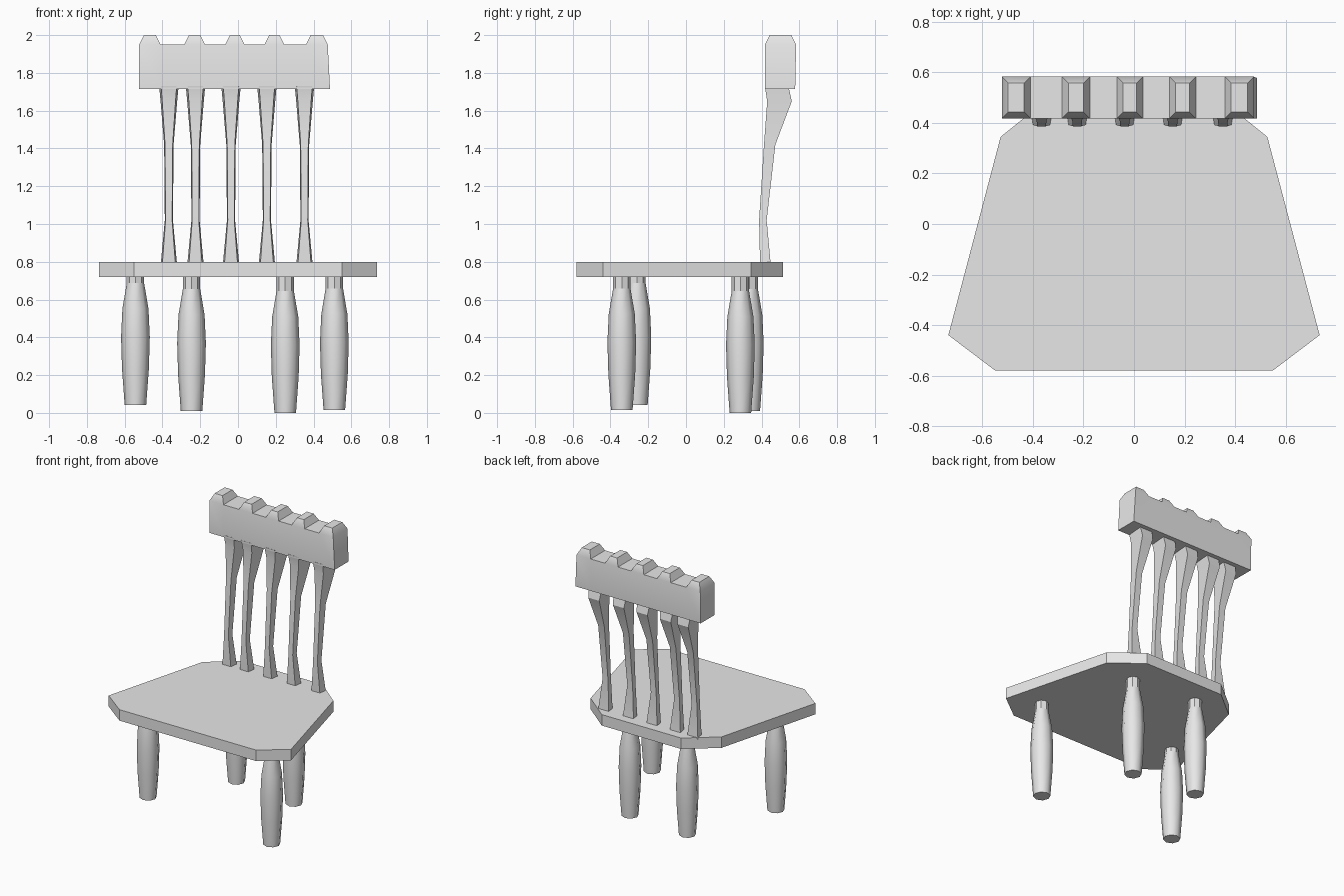
import bpy, bmesh, math

old = bpy.data.objects.get("Cube")
if old:
    bpy.data.objects.remove(old, do_unlink=True)

# Single material
grey = bpy.data.materials.new("plain grey")
grey.use_nodes = True
GREY = (0.8, 0.8, 0.8, 1)
grey.diffuse_color = GREY
grey.node_tree.nodes["Principled BSDF"].inputs["Base Color"].default_value = GREY


def finish(bm, name, smooth_angle=None):
    bmesh.ops.recalc_face_normals(bm, faces=bm.faces)
    mesh = bpy.data.meshes.new(name)
    bm.to_mesh(mesh)
    bm.free()
    mesh.materials.append(grey)
    ob = bpy.data.objects.new(name, mesh)
    bpy.context.collection.objects.link(ob)
    if smooth_angle:
        bpy.ops.object.select_all(action='DESELECT')
        ob.select_set(True)
        bpy.context.view_layer.objects.active = ob
        bpy.ops.object.shade_smooth_by_angle(angle=math.radians(smooth_angle))
    return ob


def loft(rings):
    """Skin a stack of equal-length point rings and cap both ends."""
    bm = bmesh.new()
    loops = [[bm.verts.new(p) for p in ring] for ring in rings]
    for a, b in zip(loops, loops[1:]):
        for i in range(len(a)):
            j = (i + 1) % len(a)
            bm.faces.new((a[i], a[j], b[j], b[i]))
    bm.faces.new(loops[0])
    bm.faces.new(loops[-1])
    return bm


# Seat: mirrored half outline with clipped corners
half = [(0.55, -0.58), (0.735, -0.44), (0.528, 0.345), (0.32, 0.513)]
outline = half + [(-x, y) for x, y in reversed(half)]
finish(loft([[(x, y, z) for x, y in outline] for z in (0.72, 0.80)]), "seat")

# Legs: turned eight-sided posts with a narrow flat-sided neck
LEG_PROFILE = [(0.057, 0), (0.071, 0.19), (0.076, 0.36),
               (0.069, 0.51), (0.046, 0.645), (0.046, 0.75)]


def leg(name, x, y, lift):
    rings = []
    for r, z in LEG_PROFILE:
        angles = [math.tau * i / 8 for i in range(8)]
        rings.append([(x + r * math.cos(a), y + r * math.sin(a), min(z + lift, 0.76))
                      for a in angles])
    bm = loft(rings)
    for f in bm.faces:
        f.smooth = len(f.verts) == 4 and f.calc_center_median().z < 0.64 + lift
    finish(bm, name)


leg("front_right_leg", -0.543, -0.26, 0.042)
leg("front_left_leg", 0.51, -0.34, 0.014)
leg("back_right_leg", -0.246, 0.335, 0.01)
leg("back_left_leg", 0.25, 0.288, 0)

# Back spindles: (z, front y, back y, width)
SPINDLE = [(0.79, 0.392, 0.448, 0.086), (1.02, 0.387, 0.427, 0.043),
           (1.42, 0.413, 0.473, 0.05), (1.65, 0.43, 0.56, 0.088),
           (1.73, 0.417, 0.542, 0.103)]
for n, cx in enumerate((-0.366, -0.225, -0.037, 0.153, 0.352)):
    rings = []
    for z, front, back, width in SPINDLE:
        b, f = width / 2, width * 0.4
        rings.append([(cx - f, front, z), (cx + f, front, z),
                      (cx + b, back, z), (cx - b, back, z)])
    finish(loft(rings), f"back_spindle_{n + 1}", 30)

# Top rail: block split along its length, alternate top faces raised into knobs
stations = [-0.523, -0.41, -0.285, -0.175, -0.068, 0.035, 0.14, 0.245, 0.36, 0.475]
rings = []
for x in stations:
    low = x + 0.012 if x == stations[-1] else x
    rings.append([(low, 0.418, 1.715), (low, 0.578, 1.715),
                  (x, 0.583, 1.95), (x, 0.418, 1.95)])
bm = loft(rings)
bm.normal_update()
tops = sorted((f for f in bm.faces
               if all(v.co.z > 1.9 for v in f.verts)),
              key=lambda f: f.calc_center_median().x)
for f in tops[::2]:
    c = f.calc_center_median()
    raised = bmesh.ops.extrude_discrete_faces(bm, faces=[f])["faces"][0]
    for v in raised.verts:
        v.co.x += math.copysign(0.025, c.x - v.co.x)
        v.co.y += math.copysign(0.025, c.y - v.co.y)
        v.co.z = 2.0
finish(bm, "top_rail", 35)
